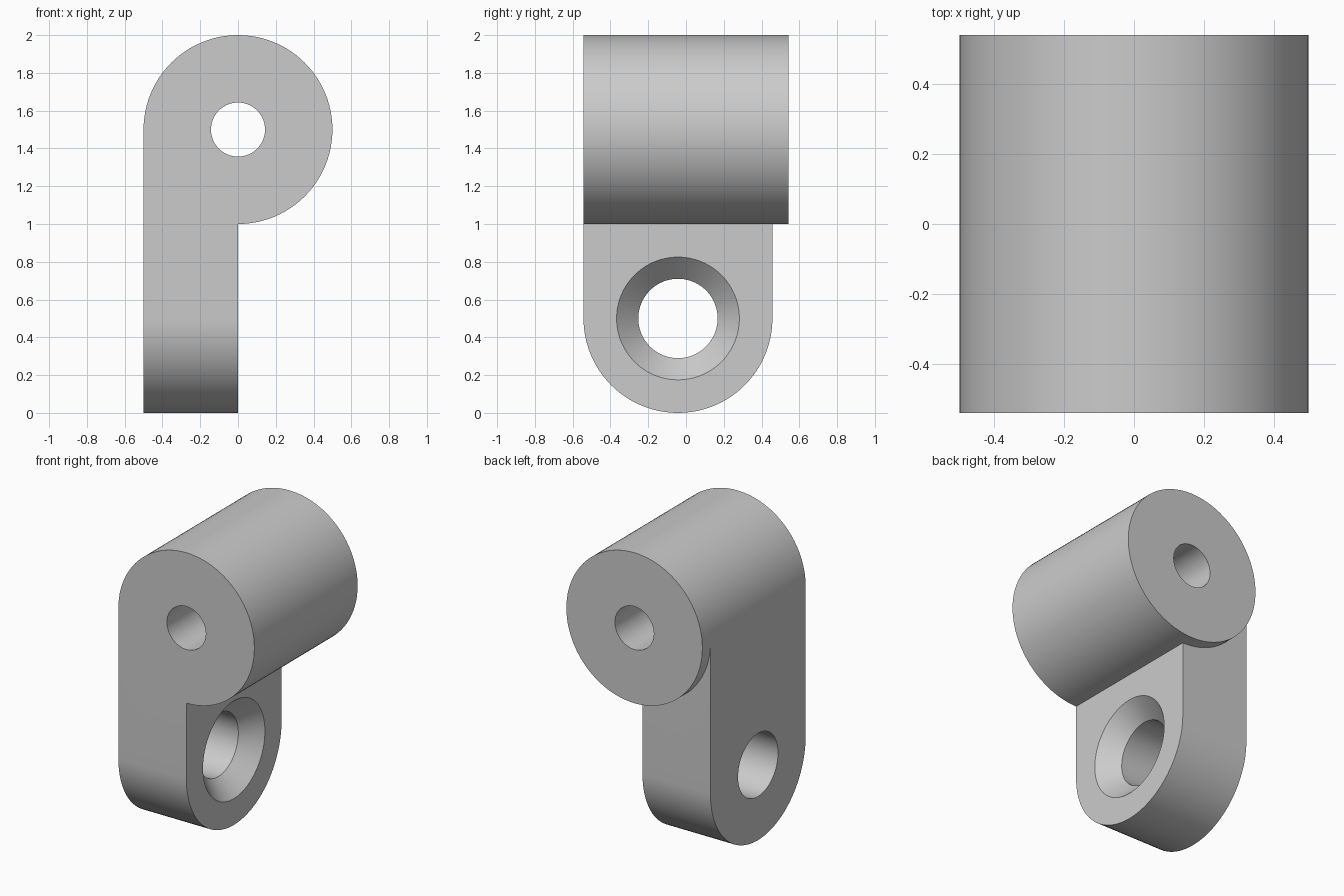
import bpy
import bmesh
from math import cos, sin, pi, radians
from mathutils import Matrix, Vector

cube = bpy.data.objects.get("Cube")
if cube:
    bpy.data.objects.remove(cube)

HALF_LEN = 0.5425            # half length of the barrel along y
RADIUS = 0.5                 # barrel and tab rounding
BARREL_Z = 1.5
TAB_Y = RADIUS - HALF_LEN    # tab is flush with the barrel's front end
HOLE_R, SINK_R = 0.21, 0.325

grey = bpy.data.materials.new("plain grey")
grey.use_nodes = True
colour = (0.6, 0.6, 0.6, 1)
grey.diffuse_color = colour
grey.node_tree.nodes["Principled BSDF"].inputs["Base Color"].default_value = colour


def to_object(name, bm):
    bmesh.ops.recalc_face_normals(bm, faces=bm.faces)
    mesh = bpy.data.meshes.new(name)
    bm.to_mesh(mesh)
    bm.free()
    mesh.materials.append(grey)
    obj = bpy.data.objects.new(name, mesh)
    bpy.context.collection.objects.link(obj)
    return obj


def cone(name, r1, r2, depth, centre, axis):
    bm = bmesh.new()
    turn = Vector((0, 0, 1)).rotation_difference(Vector(axis)).to_matrix().to_4x4()
    bmesh.ops.create_cone(bm, cap_ends=True, segments=96, radius1=r1, radius2=r2,
                          depth=depth, matrix=Matrix.Translation(centre) @ turn)
    return to_object(name, bm)


def combine(target, other, operation):
    mod = target.modifiers.new(other.name, 'BOOLEAN')
    mod.operation = operation
    mod.solver = 'EXACT'
    mod.object = other
    bpy.context.view_layer.objects.active = target
    bpy.ops.object.modifier_apply(modifier=mod.name)
    bpy.data.objects.remove(other)


# Barrel lying along y
bracket = cone("bracket", RADIUS, RADIUS, 2 * HALF_LEN, (0, 0, BARREL_Z), (0, 1, 0))

# Mounting tab: round-bottomed plate reaching up to the barrel's axis
bm = bmesh.new()
outline = [(TAB_Y + RADIUS, BARREL_Z), (TAB_Y - RADIUS, BARREL_Z)]
outline += [(TAB_Y + RADIUS * cos(pi + pi * i / 48), RADIUS + RADIUS * sin(pi + pi * i / 48))
            for i in range(49)]
face = bm.faces.new([bm.verts.new((-RADIUS, y, z)) for y, z in outline])
new = bmesh.ops.extrude_face_region(bm, geom=[face])["geom"]
bmesh.ops.translate(bm, vec=(RADIUS, 0, 0),
                    verts=[v for v in new if isinstance(v, bmesh.types.BMVert)])
combine(bracket, to_object("mounting_tab", bm), 'UNION')

# Pin bore, screw hole and its countersink, which overshoots the face a little
combine(bracket, cone("pin_bore", 0.143, 0.143, 2, (0, 0, BARREL_Z), (0, 1, 0)), 'DIFFERENCE')
combine(bracket, cone("screw_hole", HOLE_R, HOLE_R, 0.8, (-0.25, TAB_Y, RADIUS), (1, 0, 0)),
        'DIFFERENCE')
sink, over = SINK_R - HOLE_R, 0.02
combine(bracket, cone("countersink", HOLE_R, SINK_R + over, sink + over,
                      ((over - sink) / 2, TAB_Y, RADIUS), (1, 0, 0)), 'DIFFERENCE')

# Smooth round walls, crisp rims
bpy.ops.object.select_all(action='DESELECT')
bracket.select_set(True)
bpy.context.view_layer.objects.active = bracket
bpy.ops.object.shade_smooth_by_angle(angle=radians(30))
